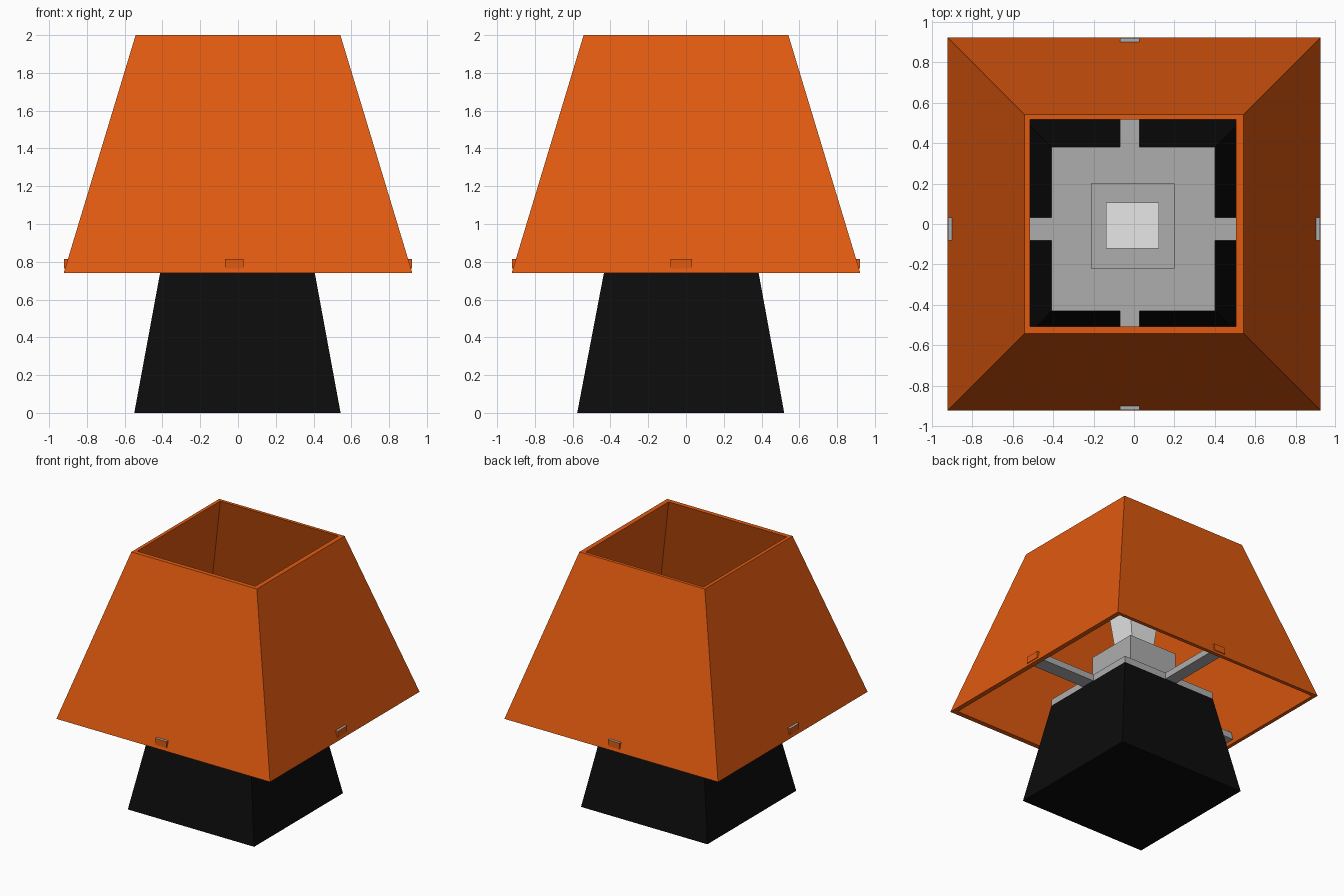
import bpy
import bmesh

cube = bpy.data.objects.get("Cube")
if cube:
    bpy.data.objects.remove(cube, do_unlink=True)


def material(name, rgb):
    m = bpy.data.materials.new(name)
    m.use_nodes = True
    m.diffuse_color = (*rgb, 1)
    m.node_tree.nodes["Principled BSDF"].inputs["Base Color"].default_value = (*rgb, 1)
    return m


orange = material("shade orange", (0.75, 0.102, 0.005))
black = material("base black", (0.0035, 0.0035, 0.0035))
grey = material("fitting grey", (0.42, 0.42, 0.42))
white = material("bulb white", (0.8, 0.8, 0.8))


def lofted(name, rings, mats, closed=False, top_slot=0):
    """Loft square rings given as (cx, cy, half_x, half_y, z); cap the ends or close the loop."""
    bm = bmesh.new()
    loops = []
    for cx, cy, hx, hy, z in rings:
        loops.append([bm.verts.new((cx + sx * hx, cy + sy * hy, z))
                      for sx, sy in ((-1, -1), (1, -1), (1, 1), (-1, 1))])
    pairs = list(zip(loops, loops[1:]))
    if closed:
        pairs.append((loops[-1], loops[0]))
    else:
        bm.faces.new(loops[0])
        bm.faces.new(loops[-1])
    for lo, hi in pairs:
        for i in range(4):
            j = (i + 1) % 4
            bm.faces.new((lo[i], lo[j], hi[j], hi[i]))
    bmesh.ops.recalc_face_normals(bm, faces=bm.faces)
    for f in bm.faces:
        if f.normal.z > 0.9:
            f.material_index = top_slot
    mesh = bpy.data.meshes.new(name)
    bm.to_mesh(mesh)
    bm.free()
    for m in mats:
        mesh.materials.append(m)
    ob = bpy.data.objects.new(name, mesh)
    bpy.context.scene.collection.objects.link(ob)
    return ob


def block(name, cx, cy, hx, hy, z0, z1, mats, top_slot=0):
    return lofted(name, [(cx, cy, hx, hy, z0), (cx, cy, hx, hy, z1)], mats, top_slot=top_slot)


# Hollow shade, open at top and bottom
lofted("shade", [(0, 0, 0.923, 0.923, 0.74), (0, 0, 0.542, 0.542, 2.0),
                 (-0.005, 0.005, 0.51, 0.512, 2.0), (-0.005, 0.005, 0.89, 0.89, 0.74)],
       [orange], closed=True)

# Tapered base with its top plate
lofted("base", [(-0.003, -0.028, 0.546, 0.548, 0), (-0.003, -0.025, 0.405, 0.405, 0.765)], [black])
block("top_plate", -0.003, -0.025, 0.405, 0.405, 0.765, 0.815, [grey])

# Socket and bulb
block("socket", -0.007, -0.01, 0.207, 0.21, 0.815, 1.14, [grey])
lofted("bulb", [(-0.014, -0.014, 0.09, 0.09, 1.14), (-0.007, -0.008, 0.132, 0.114, 1.45)], [white])

# Four arms holding the shade, with tips poking through it
ARM_Z = (0.765, 0.815)
for side, word in ((-1, "minus"), (1, "plus")):
    for axis in "xy":
        for part, start, end, mats, slot in (("arm", 0.37, 0.897, [grey], 0),
                                             ("arm_tip", 0.897, 0.921, [orange, grey], 1)):
            mid, half = side * (start + end) / 2, (end - start) / 2
            name = f"{part}_{word}_{axis}"
            if axis == "x":
                block(name, mid, -0.025, half, 0.057, *ARM_Z, mats, slot)
            else:
                block(name, -0.021, mid, 0.049, half, *ARM_Z, mats, slot)
